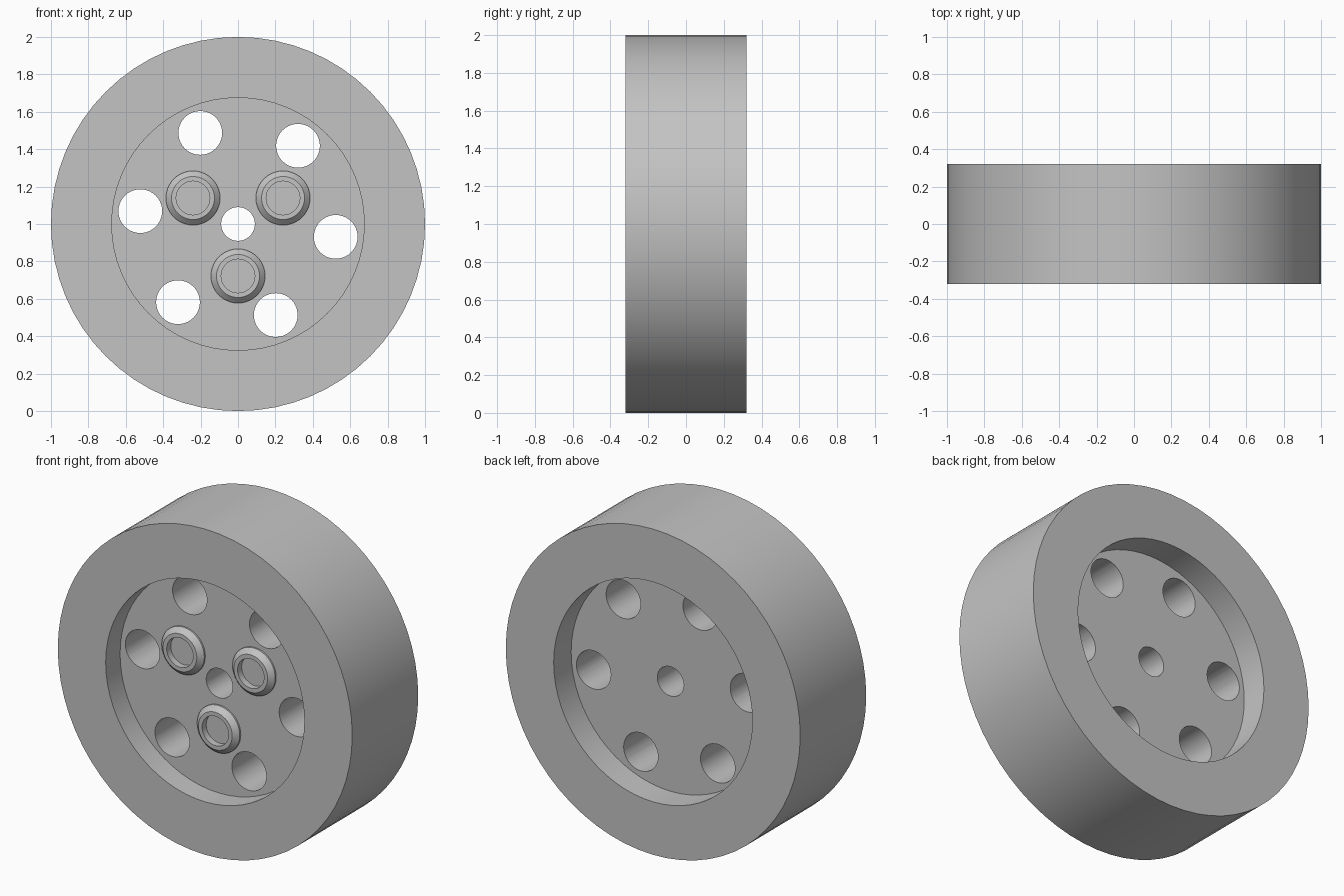
import bpy
import bmesh
from math import cos, sin, radians, tau

cube = bpy.data.objects.get("Cube")
if cube:
    bpy.data.objects.remove(cube, do_unlink=True)

AXLE_Z = 1.0
FRONT_FLOOR = -0.18   # y of the recessed front disc face
BACK_FLOOR = 0.15     # y of the recessed back disc face

grey = bpy.data.materials.new("plain grey")
grey.use_nodes = True
colour = (0.55, 0.55, 0.55, 1)
grey.diffuse_color = colour
grey.node_tree.nodes["Principled BSDF"].inputs["Base Color"].default_value = colour


def lathe(name, profile, sides, x=0, z=AXLE_Z):
    """Revolve a closed (radius, y) profile about an axis along y."""
    bm = bmesh.new()
    rings = []
    for i in range(sides):
        a = tau * i / sides
        rings.append([bm.verts.new((r * cos(a), y, r * sin(a))) for r, y in profile])
    n = len(profile)
    for i in range(sides):
        a, b = rings[i], rings[(i + 1) % sides]
        for j in range(n):
            k = (j + 1) % n
            bm.faces.new((a[j], a[k], b[k], b[j]))
    bmesh.ops.recalc_face_normals(bm, faces=bm.faces)
    mesh = bpy.data.meshes.new(name)
    bm.to_mesh(mesh)
    bm.free()
    mesh.materials.append(grey)
    obj = bpy.data.objects.new(name, mesh)
    obj.location = (x, 0, z)
    bpy.context.collection.objects.link(obj)
    return obj


def around(radius, start, count):
    """Evenly spaced (x, z) positions around the axle."""
    for i in range(count):
        a = radians(start) + tau * i / count
        yield radius * cos(a), AXLE_Z + radius * sin(a)


# Wheel body: wide rim, recessed disc and axle hole
wheel = lathe("wheel_body", [
    (0.09, FRONT_FLOOR), (0.675, FRONT_FLOOR), (0.675, -0.32), (1, -0.32),
    (1, 0.32), (0.675, 0.32), (0.675, BACK_FLOOR), (0.09, BACK_FLOOR)], 64)

# Six round holes through the disc
for i, (x, z) in enumerate(around(0.527, -7.5, 6)):
    bpy.ops.mesh.primitive_cylinder_add(vertices=40, radius=0.117, depth=0.5,
                                        location=(x, 0, z), rotation=(radians(90), 0, 0))
    cutter = bpy.context.object
    cutter.name = f"hole_cutter_{i + 1}"
    cutter.data.materials.append(grey)
    cut = wheel.modifiers.new("hole", 'BOOLEAN')
    cut.operation = 'DIFFERENCE'
    cut.solver = 'EXACT'
    cut.object = cutter
    bpy.context.view_layer.objects.active = wheel
    bpy.ops.object.modifier_apply(modifier=cut.name)
    bpy.data.objects.remove(cutter, do_unlink=True)

# Three raised bevelled rings on the front of the disc
parts = [wheel]
top = FRONT_FLOOR - 0.04
for i, (x, z) in enumerate(around(0.278, 30, 3)):
    parts.append(lathe(f"bolt_ring_{i + 1}", [
        (0.09, FRONT_FLOOR + 0.01), (0.145, FRONT_FLOOR + 0.01),
        (0.145, FRONT_FLOOR - 0.01), (0.115, top), (0.09, top)], 40, x, z))

# Smooth curved walls, keeping the edges crisp
bpy.ops.object.select_all(action='DESELECT')
for obj in parts:
    obj.select_set(True)
bpy.context.view_layer.objects.active = wheel
bpy.ops.object.shade_smooth_by_angle(angle=radians(30))
